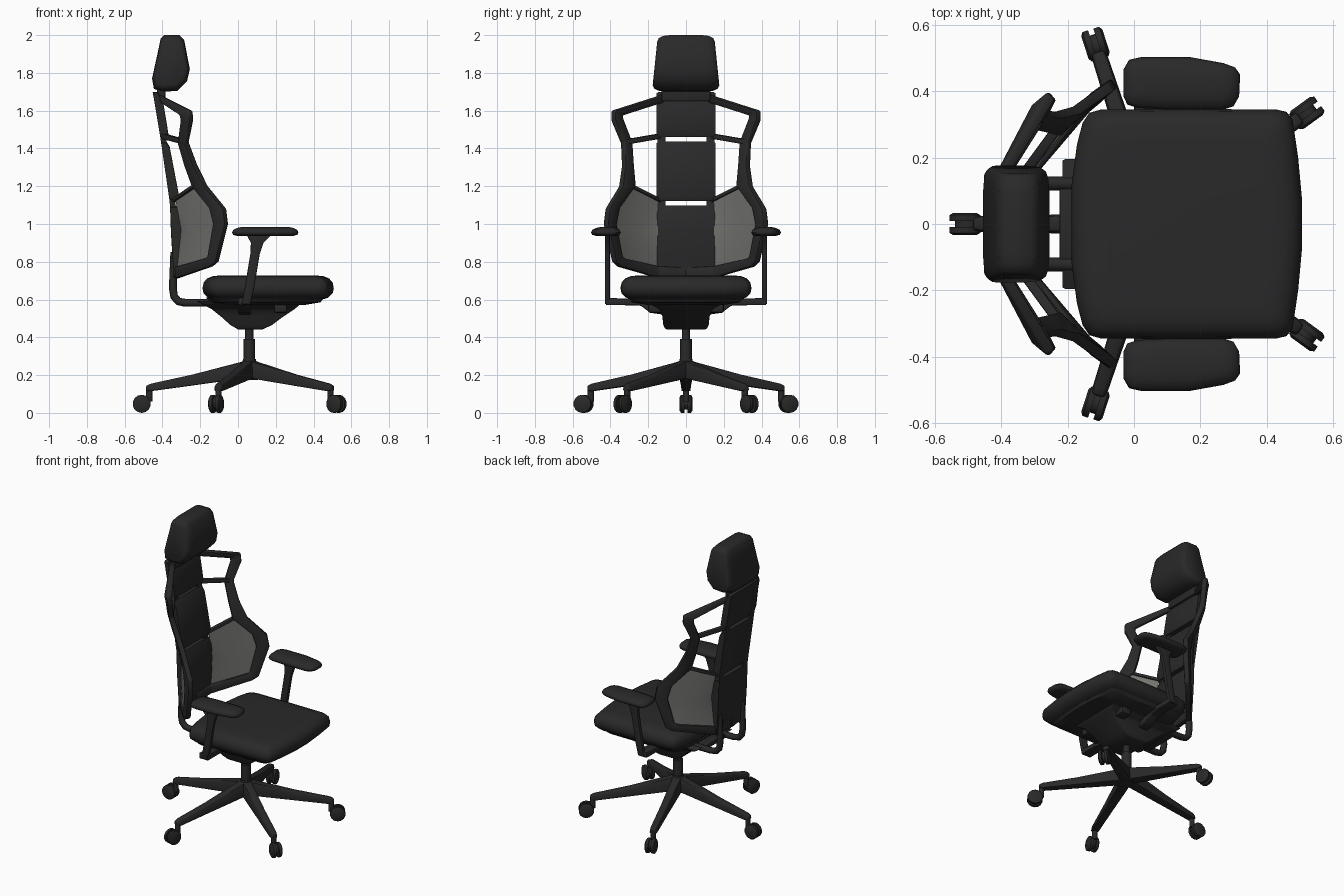
import bpy, bmesh, math
from mathutils import Matrix, Vector

if "Cube" in bpy.data.objects:
    bpy.data.objects.remove(bpy.data.objects["Cube"])


def material(name, rgb):
    m = bpy.data.materials.new(name)
    m.diffuse_color = (*rgb, 1)
    m.use_nodes = True
    m.node_tree.nodes["Principled BSDF"].inputs["Base Color"].default_value = m.diffuse_color
    return m


BLACK = material("charcoal black", (0.022, 0.022, 0.022))
MESH = material("grey mesh", (0.17, 0.17, 0.16))


def finish(name, bm, mat=BLACK, mirror=False, solid=0, bevel=0, angle=40):
    bmesh.ops.recalc_face_normals(bm, faces=bm.faces)
    me = bpy.data.meshes.new(name)
    bm.to_mesh(me)
    bm.free()
    ob = bpy.data.objects.new(name, me)
    bpy.context.collection.objects.link(ob)
    me.materials.append(mat)
    if solid:
        s = ob.modifiers.new("solid", 'SOLIDIFY')
        s.thickness, s.offset = solid, 0
    if bevel:
        b = ob.modifiers.new("bevel", 'BEVEL')
        b.width, b.segments, b.limit_method = bevel, 2, 'ANGLE'
    if mirror:
        m = ob.modifiers.new("mirror", 'MIRROR')
        m.use_axis = (False, True, False)
    bpy.ops.object.select_all(action='DESELECT')
    ob.select_set(True)
    bpy.context.view_layer.objects.active = ob
    bpy.ops.object.convert(target='MESH')
    bpy.ops.object.shade_smooth_by_angle(angle=math.radians(angle))
    return ob


def add_loft(bm, rings):
    rows = [[bm.verts.new(p) for p in r] for r in rings]
    n = len(rows[0])
    for a, b in zip(rows, rows[1:]):
        for i in range(n):
            j = (i + 1) % n
            bm.faces.new((a[i], a[j], b[j], b[i]))
    bm.faces.new(rows[0][::-1])
    bm.faces.new(rows[-1])


def loft(name, rings, **kw):
    bm = bmesh.new()
    add_loft(bm, rings)
    return finish(name, bm, **kw)


def pillow(name, profile, stations, taper=lambda z: 1, **kw):
    """Side profile (x, z) lofted across y, shrunk at each (y, scale)."""
    cx = (min(p[0] for p in profile) + max(p[0] for p in profile)) / 2
    cz = (min(p[1] for p in profile) + max(p[1] for p in profile)) / 2
    rings = [[(cx + (x - cx) * s, y * taper(z), cz + (z - cz) * s) for x, z in profile]
             for y, s in stations]
    return loft(name, rings, **kw)


def stack(name, outline, levels, **kw):
    """Plan outline (x, y) lofted up z, inset by scaling at each (z, inset)."""
    xs, ys = [p[0] for p in outline], [p[1] for p in outline]
    cx, cy = (min(xs) + max(xs)) / 2, (min(ys) + max(ys)) / 2
    hx, hy = max(xs) - cx, max(ys) - cy
    rings = [[(cx + (x - cx) * (1 - d / hx), cy + (y - cy) * (1 - d / hy), z)
              for x, y in outline] for z, d in levels]
    return loft(name, rings, **kw)


def rect(x0, x1, y0, y1, z):
    return [(x0, y0, z), (x1, y0, z), (x1, y1, z), (x0, y1, z)]


# headrest
pillow("headrest",
       [(-.39, 2.0), (-.31, 2.0), (-.285, 1.975), (-.255, 1.82), (-.27, 1.755), (-.32, 1.705),
        (-.40, 1.70), (-.445, 1.715), (-.455, 1.77), (-.42, 1.93), (-.41, 1.98)],
       [(-.175, .78), (-.165, .9), (-.14, .97), (-.10, 1), (.10, 1), (.14, .97), (.165, .9), (.175, .78)],
       taper=lambda z: 1 - .13 * (z - 1.72) / .28, angle=60)
loft("headrest_neck", [rect(-.43, -.385, -.13, .13, z) for z in (1.65, 1.76)], bevel=.008)

# centre back pads
ends = [(-.155, .94), (-.145, 1), (.145, 1), (.155, .94)]
pillow("upper_back_pad", [(-.452, 1.70), (-.425, 1.70), (-.395, 1.64), (-.368, 1.475),
                          (-.375, 1.46), (-.41, 1.46)], ends)
pillow("middle_back_pad", [(-.408, 1.437), (-.38, 1.437), (-.362, 1.41), (-.312, 1.15),
                           (-.322, 1.122), (-.362, 1.122)], ends)
pillow("lower_back_pad", [(-.36, 1.098), (-.325, 1.098), (-.308, 1.06), (-.297, .97), (-.308, .82),
                          (-.32, .715), (-.34, .715), (-.355, .95)], ends)
# side rails that tie the pads together
pillow("back_rail", [(-.45, 1.69), (-.41, 1.45), (-.362, 1.12), (-.35, .9), (-.342, .73),
                     (-.325, .73), (-.32, .9), (-.332, 1.12), (-.38, 1.45), (-.42, 1.69)],
       [(.108, 1), (.152, 1)], mirror=True)

# winged back frame: band between outer and inner edges
outer = [(-.435, .08, 1.695), (-.25, .385, 1.60), (-.245, .385, 1.55), (-.27, .335, 1.43),
         (-.225, .33, 1.31), (-.17, .345, 1.20), (-.07, .415, 1.08), (-.06, .425, 1.0),
         (-.11, .38, .80), (-.14, .355, .775), (-.315, .15, .715), (-.33, 0, .71)]
inner = [(-.425, .10, 1.655), (-.30, .345, 1.575), (-.295, .34, 1.55), (-.31, .293, 1.43),
         (-.275, .285, 1.31), (-.235, .275, 1.20), (-.145, .36, 1.085), (-.125, .378, 1.0),
         (-.155, .345, .825), (-.18, .325, .815), (-.32, .15, .775), (-.33, 0, .77)]
bm = bmesh.new()
o = [bm.verts.new(p) for p in outer]
n = [bm.verts.new(p) for p in inner]
for i in range(len(o) - 1):
    bm.faces.new((o[i], o[i + 1], n[i + 1], n[i]))
finish("back_frame", bm, solid=.034, bevel=.007, mirror=True)


def bar(name, a, b, w, h, **kw):
    """Straight bar of width w (across the run, level) and height h."""
    a, b = Vector(a), Vector(b)
    side = (b - a).cross(Vector((0, 0, 1))).normalized() * w / 2
    up = Vector((0, 0, h / 2))
    return loft(name, [[p + side + up, p - side + up, p - side - up, p + side - up]
                       for p in (a, b)], **kw)


bar("upper_cross_bar", (-.395, .14, 1.465), (-.285, .315, 1.435), .03, .028, bevel=.006, mirror=True)
bar("lower_cross_bar", (-.34, .14, 1.125), (-.23, .29, 1.20), .03, .022, bevel=.005, mirror=True)

# mesh side panels
rim = inner[5:10] + [(-.32, .15, .775), (-.30, .15, .97), (-.33, .15, 1.135)]
bm = bmesh.new()
centre = bm.verts.new((-.25, .255, .96))
vs = [bm.verts.new(p) for p in rim]
for i in range(len(vs)):
    bm.faces.new((centre, vs[i], vs[(i + 1) % len(vs)]))
finish("mesh_panel", bm, mat=MESH, solid=.006, mirror=True)

# seat cushion and pan
half = [(-.188, .12), (-.172, .24), (-.155, .305), (-.135, .335), (-.10, .345), (.15, .347),
        (.43, .345), (.46, .338), (.478, .315), (.495, .20), (.507, .07)]
plan = half + [(x, -y) for x, y in reversed(half)]
stack("seat", plan, [(.597, .07), (.61, .03), (.635, .005), (.66, 0), (.69, .006), (.712, .025),
                     (.724, .055), (.728, .10)], angle=60)
stack("seat_pan", [(x * .9, y * .88) for x, y in plan], [(.572, .10), (.585, .02), (.61, 0)])

# tilt mechanism
loft("tilt_mechanism", [rect(.0, .13, -.11, .11, .442), rect(-.04, .18, -.12, .12, .465),
                        rect(-.09, .24, -.125, .125, .51), rect(-.14, .30, -.14, .14, .55),
                        rect(-.19, .33, -.19, .19, .575), rect(-.22, .34, -.20, .20, .592)],
     bevel=.008)
loft("mechanism_rear_bar", [rect(-.225, -.17, -.12, .12, z) for z in (.565, .595)], bevel=.008)
loft("tilt_lever", [rect(.19, .26, .12, .20, z) for z in (.53, .585)], bevel=.01, mirror=True)


def tube(name, pts, r):
    """Round rod along a path, made on both sides."""
    for s, label in ((1, "left"), (-1, "right")):
        cu = bpy.data.curves.new(name, 'CURVE')
        cu.dimensions, cu.bevel_depth, cu.bevel_resolution, cu.use_fill_caps = '3D', r, 2, True
        sp = cu.splines.new('POLY')
        sp.points.add(len(pts) - 1)
        for p, (x, y, z) in zip(sp.points, pts):
            p.co = (x, y * s, z, 1)
        cu.materials.append(BLACK)
        ob = bpy.data.objects.new(f"{name}_{label}", cu)
        bpy.context.collection.objects.link(ob)
        bpy.ops.object.select_all(action='DESELECT')
        ob.select_set(True)
        bpy.context.view_layer.objects.active = ob
        bpy.ops.object.convert(target='MESH')
        bpy.ops.object.shade_smooth_by_angle(angle=math.radians(50))


# back support hooks
tube("back_support", [(-.337, .122, .85), (-.345, .122, .66), (-.338, .122, .615),
                      (-.315, .122, .59), (-.28, .122, .583), (-.15, .122, .583)], .021)

# armrests: pad, post, lower arm
pad = [(-.032, .385), (-.02, .36), (.01, .35), (.10, .345), (.27, .345), (.30, .355), (.317, .385),
       (.32, .45), (.305, .472), (.27, .485), (.17, .503), (.02, .503), (-.015, .495), (-.032, .465)]
stack("arm_pad", pad, [(.936, .03), (.943, .006), (.956, 0), (.97, .008), (.98, .03), (.985, .055)],
      mirror=True, angle=60)
loft("arm_post", [rect(x0, x1, .403, .43, z) for x0, x1, z in
                  ((.02, .065, .575), (.035, .085, .66), (.065, .115, .84), (.068, .135, .90),
                   (.045, .18, .945))], bevel=.006, mirror=True)
loft("arm_bracket", [[(x, y, z) for x, z in ((.0, z0), (.07, z0), (.07, z1), (.0, z1))]
                     for y, z0, z1 in ((.12, .52, .58), (.19, .53, .59), (.24, .568, .605),
                                       (.33, .57, .605), (.425, .57, .61))],
     bevel=.008, mirror=True)


def cyl(bm, r1, r2, depth, matrix, seg=16):
    bmesh.ops.create_cone(bm, cap_ends=True, segments=seg, radius1=r1, radius2=r2,
                          depth=depth, matrix=matrix)


# gas column and hub
AX = .06
bm = bmesh.new()
cyl(bm, .022, .022, .20, Matrix.Translation((AX, 0, .37)))
cyl(bm, .031, .031, .16, Matrix.Translation((AX, 0, .31)))
cyl(bm, .045, .034, .11, Matrix.Translation((AX, 0, .23)))
finish("gas_column", bm)

# five-star base with casters
for k in range(5):
    turn = Matrix.Translation((AX, 0, 0)) @ Matrix.Rotation(math.radians(36 + 72 * k), 4, 'Z')
    bm = bmesh.new()
    add_loft(bm, [[(r, -w, z0), (r, w, z0), (r, w * .75, z1), (r, -w * .75, z1)]
                  for r, w, z0, z1 in ((.0, .035, .175, .285), (.05, .036, .18, .268),
                                       (.30, .029, .145, .203), (.52, .025, .115, .155),
                                       (.545, .02, .118, .145))])
    bm.transform(turn)
    finish(f"base_leg_{k + 1}", bm, bevel=.007)
    bm = bmesh.new()
    for y in (-.0175, .0175):
        for r1, r2, off, d in ((.048, .048, 0, .018), (.048, .036, .0125, .007)):
            s = 1 if y > 0 else -1
            spin = Matrix.Rotation(-s * math.pi / 2, 4, 'X')
            cyl(bm, r1, r2, d, Matrix.Translation((.57, y + s * off, .048)) @ spin, 14)
    cyl(bm, .035, .035, .03, Matrix.Translation((.565, 0, .052)) @ Matrix.Rotation(math.pi / 2, 4, 'X'), 12)
    cyl(bm, .017, .017, .08, Matrix.Translation((.53, 0, .10)), 10)
    bm.transform(turn)
    finish(f"caster_{k + 1}", bm)
